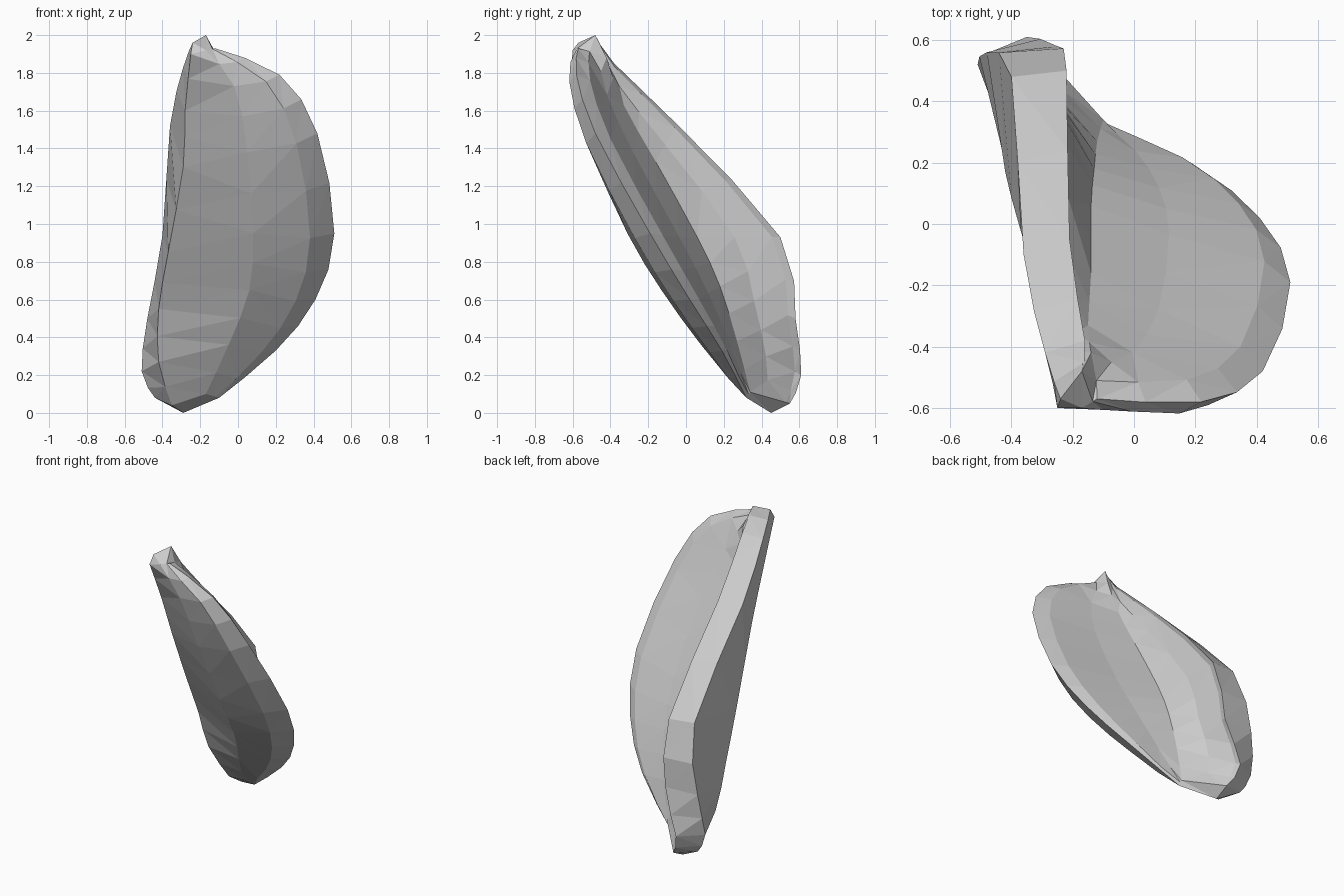
import bpy, bmesh, math
from mathutils import Vector

if "Cube" in bpy.data.objects:
    bpy.data.objects.remove(bpy.data.objects["Cube"])

# Guide curves running from the tip (top) to the base, one point per station
blade_rim = [(-.12, -.57, 1.93), (.22, -.58, 1.79), (.42, -.48, 1.48), (.51, -.19, .95),
             (.41, .02, .60), (.20, .19, .33), (-.10, .32, .08)]
inner_fold = [(-.14, -.42, 1.88), (-.15, -.33, 1.63), (-.14, -.16, 1.33), (-.14, .06, .93),
              (-.13, .18, .67), (-.12, .27, .38), (-.10, .34, .11)]
wall_rim_in = [(-.17, -.48, 2.0), (-.16, -.38, 1.85), (-.21, -.05, 1.53), (-.22, .50, .93),
               (-.25, .58, .50), (-.35, .61, .20), (-.29, .55, .05)]
wall_rim_out = [(-.24, -.57, 1.96), (-.29, -.42, 1.83), (-.36, -.10, 1.52), (-.40, .48, .94),
                (-.48, .56, .50), (-.51, .52, .22), (-.44, .50, .08)]
outer_corner = [(-.25, -.60, 1.90), (-.28, -.43, 1.60), (-.29, -.30, 1.30), (-.37, -.02, .85),
                (-.42, .17, .55), (-.42, .28, .27), (-.35, .40, .04)]
belly = [(-.17, -.60, 1.92), (-.02, -.60, 1.73), (.05, -.50, 1.38), (.08, -.31, .95),
         (.06, -.13, .65), (-.05, .08, .36), (-.17, .30, .10)]
base_tip = (-.29, .45, 0)


def refine(pts):
    """Insert one smooth point between neighbouring stations."""
    p = [Vector(q) for q in pts]
    out = [p[0]]
    for i in range(len(p) - 1):
        before, after = p[max(i - 1, 0)], p[min(i + 2, len(p) - 1)]
        out += [((p[i] + p[i + 1]) * 9 - before - after) / 16, p[i + 1]]
    return out


def between(a, b, k, offset, taper):
    """Curve between two guides, pushed out by an offset that varies along it."""
    m = len(a) - 1
    return [p.lerp(q, k) + Vector(offset) * taper(i / m) for i, (p, q) in enumerate(zip(a, b))]


def arch(t):
    return max(math.sin(math.pi * t), 0) ** 0.5


def to_base(t):
    return 1 - t ** 3


blade_rim, inner_fold, wall_rim_in, wall_rim_out, outer_corner, belly = map(
    refine, (blade_rim, inner_fold, wall_rim_in, wall_rim_out, outer_corner, belly))

# Derived curves: blade lip, dish, wall hollow, wall lip, rounded outer edge
blade_lip = between(blade_rim, inner_fold, .13, (0, .04, -.01), to_base)
dish = between(blade_lip, inner_fold, .55, (0, -.012, -.006), arch)
wall_hollow = between(inner_fold, wall_rim_in, .45, (-.04, 0, 0), arch)
wall_lip = between(inner_fold, wall_rim_in, .9, (-.02, 0, 0), arch)
outer_edge = between(belly, blade_rim, .7, (0, -.045, -.025), arch)
ring = [blade_rim, blade_lip, dish, inner_fold, wall_hollow, wall_lip, wall_rim_in,
        wall_rim_out, outer_corner, belly, outer_edge]

# Loft the folded shell, close the tip flat and the base to a point
bm = bmesh.new()
rows = [[bm.verts.new(curve[i]) for curve in ring] for i in range(len(belly))]
base = bm.verts.new(base_tip)
n = len(ring)
for a, b in zip(rows, rows[1:]):
    for j in range(n):
        k = (j + 1) % n
        bm.faces.new((a[j], a[k], b[k], b[j]))
bm.faces.new(rows[0])
for j in range(n):
    bm.faces.new((rows[-1][j], rows[-1][(j + 1) % n], base))
bmesh.ops.triangulate(bm, faces=bm.faces[:])
bmesh.ops.recalc_face_normals(bm, faces=bm.faces[:])

mesh = bpy.data.meshes.new("folded_shell")
bm.to_mesh(mesh)
bm.free()
grey = bpy.data.materials.new("light grey")
grey.diffuse_color = (.6, .6, .6, 1)
grey.use_nodes = True
grey.node_tree.nodes["Principled BSDF"].inputs["Base Color"].default_value = grey.diffuse_color
mesh.materials.append(grey)
shell = bpy.data.objects.new("folded_shell", mesh)
bpy.context.collection.objects.link(shell)
